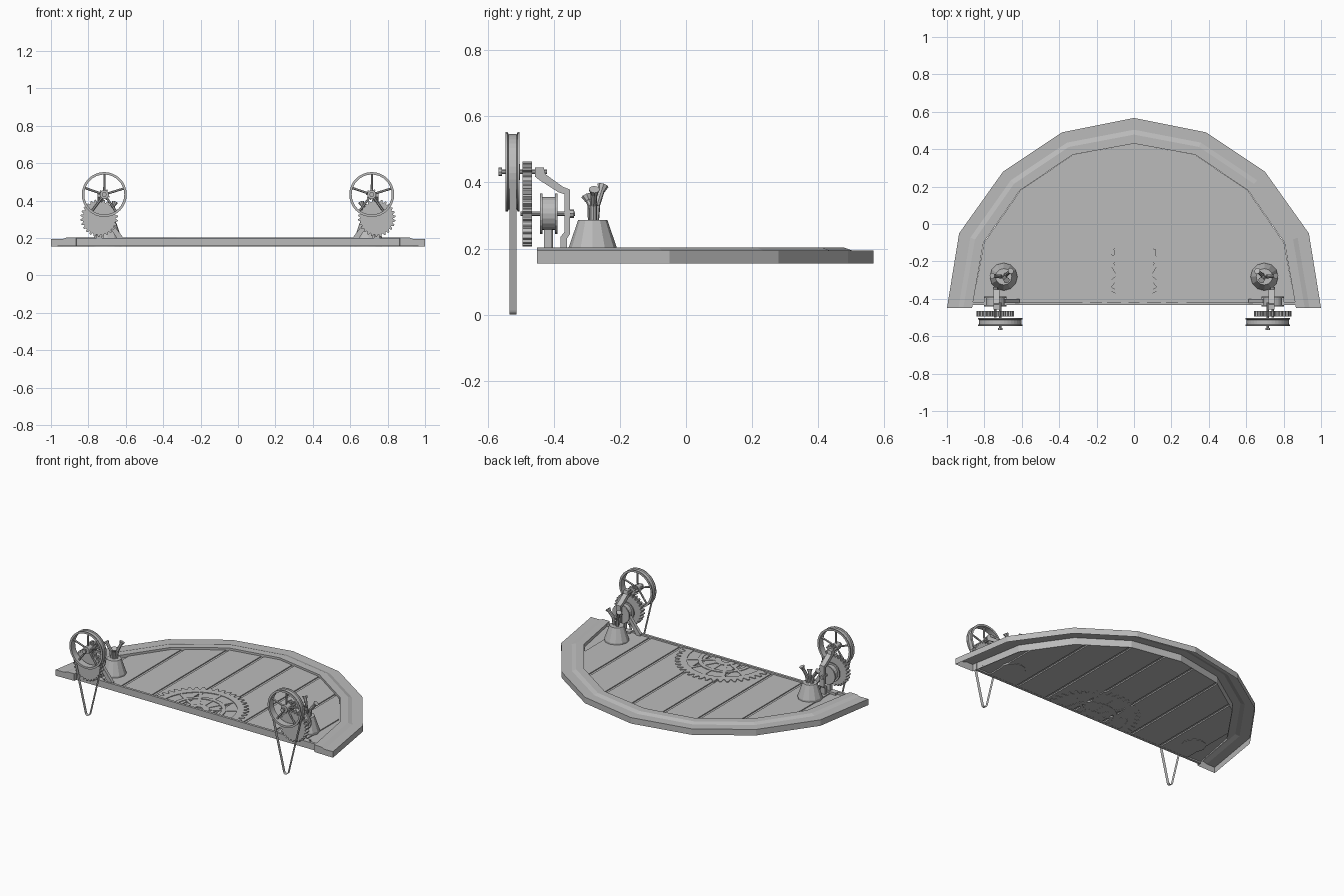
import bpy, bmesh, math
from mathutils import Vector, Matrix

if "Cube" in bpy.data.objects:
    bpy.data.objects.remove(bpy.data.objects["Cube"])

grey = bpy.data.materials.new("plain grey")
grey.use_nodes = True
COLOUR = (0.5, 0.5, 0.5, 1)
grey.diffuse_color = COLOUR
grey.node_tree.nodes["Principled BSDF"].inputs["Base Color"].default_value = COLOUR


def finish(name, bm, normals=True):
    if normals:
        bmesh.ops.recalc_face_normals(bm, faces=bm.faces)
    mesh = bpy.data.meshes.new(name)
    bm.to_mesh(mesh)
    bm.free()
    mesh.materials.append(grey)
    obj = bpy.data.objects.new(name, mesh)
    bpy.context.collection.objects.link(obj)
    return obj


def prism(bm, pts, offset):
    """Extrude a closed outline of 3D points along an offset."""
    face = bm.faces.new([bm.verts.new(p) for p in pts])
    new = bmesh.ops.extrude_face_region(bm, geom=[face], use_keep_orig=True)
    bmesh.ops.translate(bm, vec=offset, verts=[v for v in new["geom"] if isinstance(v, bmesh.types.BMVert)])


def box(bm, lo, hi):
    prism(bm, [(lo[0], lo[1], lo[2]), (hi[0], lo[1], lo[2]), (hi[0], hi[1], lo[2]), (lo[0], hi[1], lo[2])],
          Vector((0, 0, hi[2] - lo[2])))


def rod(bm, a, b, r1, r2=None, sides=8):
    a, b = Vector(a), Vector(b)
    turn = (b - a).to_track_quat("Z", "Y").to_matrix().to_4x4()
    bmesh.ops.create_cone(bm, cap_ends=True, segments=sides, radius1=r1, radius2=r1 if r2 is None else r2,
                          depth=(b - a).length, matrix=Matrix.Translation((a + b) / 2) @ turn)


def lathe(bm, profile, x, z, sides=24):
    """Turn a closed (y, radius) profile about an axis along y."""
    rings = []
    for i in range(sides):
        t = math.tau * i / sides
        rings.append([bm.verts.new((x + r * math.cos(t), y, z + r * math.sin(t))) for y, r in profile])
    for i in range(sides):
        a, b = rings[i], rings[(i + 1) % sides]
        for j in range(len(profile)):
            k = (j + 1) % len(profile)
            bm.faces.new((a[j], a[k], b[k], b[j]))


def gear_outline(teeth, root, tip, span=math.tau):
    pts = []
    for i in range(teeth):
        for f, r in ((0.0, root), (0.25, tip), (0.55, tip), (0.8, root)):
            t = span * (i + f) / teeth
            pts.append((r * math.cos(t), r * math.sin(t)))
    return pts


# Half outlines, from front corner to rear centre
OUTER = [(1.0, -0.45), (0.935, -0.05), (0.70, 0.28), (0.385, 0.49), (0, 0.567)]
INNER = [(0.866, -0.45), (0.805, -0.10), (0.61, 0.18), (0.328, 0.37), (0, 0.43)]


def whole(half):
    return half + [(-x, y) for x, y in reversed(half[:-1])]


# Stepped rim, open underneath
bm = bmesh.new()
section = [(0, 0.155), (0, 0.194), (0.46, 0.194), (0.65, 0.203), (1, 0.203), (1, 0.157)]
stations = [[bm.verts.new((o[0] + (i[0] - o[0]) * t, o[1] + (i[1] - o[1]) * t, z)) for t, z in section]
            for o, i in zip(whole(OUTER), whole(INNER))]
for a, b in zip(stations, stations[1:]):
    for j in range(len(section) - 1):
        bm.faces.new((a[j], a[j + 1], b[j + 1], b[j]))
bm.faces.new(stations[0])
bm.faces.new(stations[-1])
finish("rim", bm)


# Floor core with planks standing proud above and below
def floor_slab(bm, low, high, left=-1, right=1):
    part = bmesh.new()
    pts = [(x * 0.996, max(y, -0.425), low) for x, y in whole(INNER)]
    prism(part, pts, Vector((0, 0, high - low)))
    for x, n in ((left, -1), (right, 1)):
        bmesh.ops.bisect_plane(part, geom=part.verts[:] + part.edges[:] + part.faces[:],
                               plane_co=(x, 0, 0), plane_no=(n, 0, 0), clear_outer=True)
        edges = [e for e in part.edges if e.is_boundary]
        if edges:
            bmesh.ops.holes_fill(part, edges=edges)
    mesh = bpy.data.meshes.new("slab_work")
    part.to_mesh(mesh)
    part.free()
    bm.from_mesh(mesh)
    bpy.data.meshes.remove(mesh)


bm = bmesh.new()
floor_slab(bm, 0.166, 0.184)
finish("floor_core", bm)
bm = bmesh.new()
WIDTH = 0.22
for k in range(-4, 5):
    centre = k * WIDTH
    if abs(centre) < 0.86:
        floor_slab(bm, 0.158, 0.19, centre - WIDTH / 2 + 0.009, centre + WIDTH / 2 - 0.009)
finish("floor_planks", bm)
bm = bmesh.new()
box(bm, (-0.866, -0.432, 0.157), (0.866, -0.416, 0.2))
finish("front_trim", bm)

# Half gear inlaid at the front centre of the floor
bm = bmesh.new()
for root, tip, hole in ((0.275, 0.305, 0.235), (0.17, 0.17, 0.145), (0.07, 0.07, 0.03)):
    teeth = 22
    arc = gear_outline(teeth, root, tip, math.pi) + [(-root, 0)]
    back = [(hole * math.cos(math.pi * i / teeth), hole * math.sin(math.pi * i / teeth))
            for i in range(teeth, -1, -1)]
    prism(bm, [(x, y - 0.418, 0.156) for x, y in arc + back], Vector((0, 0, 0.038)))
for i in range(1, 6):
    t = math.pi * i / 6
    d, n = Vector((math.cos(t), math.sin(t), 0)), Vector((-math.sin(t), math.cos(t), 0)) * 0.01
    o = Vector((0, -0.418, 0.157))
    prism(bm, [o + d * 0.06 + n, o + d * 0.06 - n, o + d * 0.24 - n, o + d * 0.24 + n], Vector((0, 0, 0.036)))
finish("floor_gear", bm)


def winch(s, side):
    wx, wz, gx, gz = s * 0.715, 0.432, s * 0.742, 0.306

    # Grooved wheel with hub and spokes
    bm = bmesh.new()
    lathe(bm, [(-0.545, 0.12), (-0.545, 0.107), (-0.503, 0.107), (-0.503, 0.12),
               (-0.509, 0.12), (-0.512, 0.113), (-0.536, 0.113), (-0.539, 0.12)], wx, wz, 32)
    rod(bm, (wx, -0.546, wz), (wx, -0.502, wz), 0.024, sides=12)
    for i in range(5):
        t = math.tau * i / 5 + 0.3
        rod(bm, (wx, -0.524, wz), (wx + 0.11 * math.cos(t), -0.524, wz + 0.11 * math.sin(t)), 0.006, sides=6)
    finish(side + "_wheel", bm).data.shade_smooth()

    # Thin belt over the wheel, hanging down in a narrow loop
    bm = bmesh.new()
    path = [(0.114 * math.cos(t), wz + 0.114 * math.sin(t))
            for t in (math.radians(-12 + 204 * i / 20) for i in range(21))]
    path += [(0.016 * math.cos(t), 0.0162 + 0.016 * math.sin(t))
             for t in (math.radians(192 + 156 * i / 6) for i in range(7))]
    rows = [[bm.verts.new((wx + x, y, z)) for y in (-0.533, -0.512)] for x, z in path]
    for a, b in zip(rows, rows[1:] + rows[:1]):
        bm.faces.new((a[0], a[1], b[1], b[0]))
    finish(side + "_belt", bm)

    # Axles with end caps
    bm = bmesh.new()
    rod(bm, (wx, -0.567, wz), (wx, -0.42, wz), 0.007)
    rod(bm, (wx, -0.567, wz), (wx, -0.556, wz), 0.013)
    rod(bm, (gx, -0.5, gz), (gx, -0.336, gz), 0.007)
    rod(bm, (gx, -0.35, gz), (gx, -0.338, gz), 0.013)
    finish(side + "_axles", bm)

    # Meshing gears
    bm = bmesh.new()
    for x, z, teeth, root, tip in ((gx, gz, 26, 0.088, 0.1), (wx, wz, 9, 0.02, 0.031)):
        prism(bm, [(x + px, -0.495, z + pz) for px, pz in gear_outline(teeth, root, tip)], Vector((0, 0.03, 0)))
    finish(side + "_gears", bm)

    # Flanged drum
    bm = bmesh.new()
    lathe(bm, [(-0.442, 0.008), (-0.442, 0.061), (-0.434, 0.061), (-0.434, 0.05),
               (-0.396, 0.05), (-0.396, 0.061), (-0.388, 0.061), (-0.388, 0.008)], gx, gz, 20)
    finish(side + "_drum", bm)

    # Bent bracket, post and slanted foot
    bm = bmesh.new()
    bend = [(-0.457, 0.446), (-0.43, 0.446), (-0.425, 0.425), (-0.372, 0.387), (-0.35, 0.378), (-0.35, 0.245),
            (-0.36, 0.23), (-0.36, 0.19), (-0.38, 0.19), (-0.38, 0.235), (-0.368, 0.25), (-0.368, 0.365),
            (-0.385, 0.37), (-0.44, 0.405), (-0.457, 0.418)]
    prism(bm, [(s * 0.718, y, z) for y, z in bend], Vector((s * 0.032, 0, 0)))
    box(bm, (gx - 0.014, -0.43, 0.185), (gx + 0.014, -0.405, 0.26))
    foot = [(0.715, 0.3), (0.69, 0.3), (0.612, 0.2), (0.612, 0.188), (0.64, 0.188)]
    prism(bm, [(s * x, -0.422, z) for x, z in foot], Vector((0, 0.02, 0)))
    box(bm, (gx - 0.06, -0.422, 0.185), (gx + 0.06, -0.395, 0.2))
    finish(side + "_bracket", bm)

    # Tapered base with levers
    cx, cy = s * 0.697, -0.282
    bm = bmesh.new()
    rod(bm, (cx, cy, 0.155), (cx, cy, 0.2), 0.074, sides=12)
    rod(bm, (cx, cy, 0.2), (cx, cy, 0.287), 0.074, 0.044, sides=12)
    finish(side + "_lever_base", bm)
    bm = bmesh.new()
    for dx, dy, top in ((0.05, 0.004, 0.365), (-0.032, 0.026, 0.375), (-0.01, -0.012, 0.345)):
        knee = Vector((cx + s * dx * 0.45, cy + dy * 0.45, 0.33))
        tip = Vector((cx + s * dx, cy + dy, top))
        rod(bm, (cx + s * dx * 0.3, cy + dy * 0.3, 0.28), knee, 0.011)
        rod(bm, knee, tip, 0.01)
        rod(bm, tip, tip + (tip - knee).normalized() * 0.018, 0.011, 0.017)
    finish(side + "_levers", bm)


winch(1, "left")
winch(-1, "right")

for obj in bpy.context.collection.objects:
    if obj.name.endswith("_wheel"):
        bpy.context.view_layer.objects.active = obj
        obj.select_set(True)
        bpy.ops.object.shade_smooth_by_angle(angle=math.radians(35))
        obj.select_set(False)
